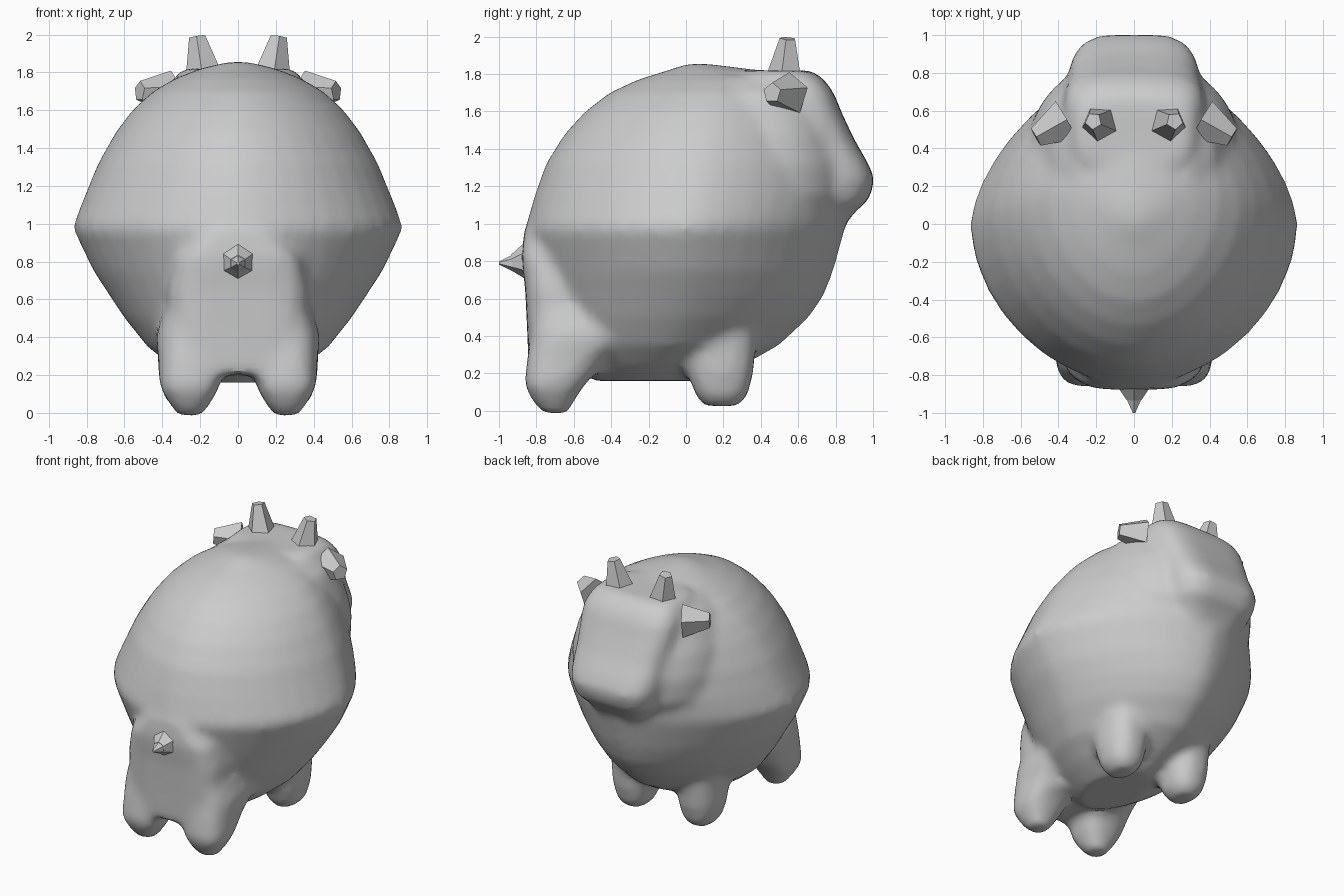
import bpy, bmesh, math
from mathutils import Vector


def finish(bm, name):
    bmesh.ops.recalc_face_normals(bm, faces=bm.faces)
    me = bpy.data.meshes.new(name)
    bm.to_mesh(me)
    bm.free()
    ob = bpy.data.objects.new(name, me)
    bpy.context.collection.objects.link(ob)
    return ob


def loft(bm, stations, power, cx=0.0, sides=40, front_power=None):
    """Stack superelliptic rings: (z, half width, low y, high y)."""
    rings = []
    for z, hw, y0, y1 in stations:
        ring = []
        for i in range(sides):
            a = 2 * math.pi * i / sides
            c, s = math.cos(a), math.sin(a)
            n = front_power if front_power and s > 0 else power
            x = math.copysign(abs(c) ** (2 / n), c) * hw
            y = math.copysign(abs(s) ** (2 / n), s) * (y1 - y0) / 2
            ring.append(bm.verts.new((cx + x, (y0 + y1) / 2 + y, z)))
        rings.append(ring)
    for a, b in zip(rings, rings[1:]):
        for i in range(sides):
            j = (i + 1) % sides
            bm.faces.new((a[i], a[j], b[j], b[i]))
    bm.faces.new(rings[0][::-1])
    bm.faces.new(rings[-1])


def spike(name, start, end, r0, r1, sides=5):
    """Low-poly tapered stub between two points."""
    start, end = Vector(start), Vector(end)
    d = end - start
    bm = bmesh.new()
    bmesh.ops.create_cone(bm, cap_ends=True, segments=sides, radius1=r0, radius2=r1, depth=d.length)
    rot = d.to_track_quat('Z', 'Y').to_matrix()
    for v in bm.verts:
        v.co = rot @ v.co + (start + end) / 2
    return finish(bm, name)


bm = bmesh.new()

# Round barrel with a ridge at its widest line, narrowing towards the head
loft(bm, [(0.16, 0.20, -0.50, 0.12), (0.24, 0.34, -0.60, 0.30),
          (0.35, 0.48, -0.68, 0.50), (0.50, 0.60, -0.74, 0.66),
          (0.62, 0.68, -0.77, 0.74), (0.75, 0.765, -0.80, 0.79),
          (0.97, 0.87, -0.86, 0.85), (1.01, 0.865, -0.85, 0.86),
          (1.15, 0.81, -0.81, 0.88), (1.32, 0.74, -0.75, 0.87),
          (1.48, 0.65, -0.65, 0.82), (1.60, 0.56, -0.54, 0.76),
          (1.70, 0.45, -0.41, 0.70), (1.77, 0.33, -0.26, 0.60),
          (1.82, 0.20, -0.10, 0.40), (1.855, 0.06, 0.0, 0.12)],
     1.85, front_power=1.6)

# Thick neck that blends the head into the barrel
loft(bm, [(1.00, 0.45, -0.1, 0.84), (1.15, 0.55, -0.1, 0.88), (1.32, 0.56, -0.1, 0.88),
          (1.48, 0.53, -0.1, 0.84), (1.60, 0.48, -0.1, 0.79),
          (1.70, 0.43, -0.05, 0.75), (1.79, 0.30, 0.0, 0.66)], 2.1)

# Head with sloping face and muzzle
loft(bm, [(0.98, 0.22, 0.3, 0.84), (1.06, 0.28, 0.3, 0.90),
          (1.13, 0.32, 0.3, 0.98), (1.24, 0.345, 0.3, 1.01),
          (1.33, 0.355, 0.3, 0.97), (1.45, 0.36, 0.3, 0.90),
          (1.60, 0.375, 0.3, 0.83), (1.70, 0.37, 0.3, 0.79),
          (1.77, 0.34, 0.3, 0.74), (1.82, 0.29, 0.3, 0.67)], 3.6)

# Flat hindquarters
loft(bm, [(0.20, 0.37, -0.84, -0.45), (0.45, 0.37, -0.85, -0.3),
          (0.65, 0.38, -0.86, -0.2), (0.82, 0.34, -0.88, -0.2),
          (0.96, 0.22, -0.865, -0.2)], 4.5)

# Four stubby legs, the hind ones with haunches running forward
for s in (-1, 1):
    loft(bm, [(-0.015, 0.06, -0.76, -0.63), (0.05, 0.11, -0.82, -0.60),
              (0.14, 0.16, -0.865, -0.54), (0.28, 0.165, -0.85, -0.42),
              (0.40, 0.18, -0.83, -0.25), (0.58, 0.13, -0.82, -0.2)], 2.6, s * 0.255)
    loft(bm, [(0.025, 0.07, 0.10, 0.28), (0.08, 0.12, 0.05, 0.33),
              (0.20, 0.15, 0.01, 0.36), (0.42, 0.16, -0.02, 0.38)], 2.4, s * 0.27)

# Fuse everything into one softly blended skin
body = finish(bm, "body")
remesh = body.modifiers.new("fuse", 'REMESH')
remesh.mode = 'VOXEL'
remesh.voxel_size = 0.032
soften = body.modifiers.new("soften", 'SMOOTH')
soften.factor = 0.5
soften.iterations = 6
bpy.context.view_layer.objects.active = body
body.select_set(True)
for m in ("fuse", "soften"):
    bpy.ops.object.modifier_apply(modifier=m)
bpy.ops.object.shade_smooth_by_angle(angle=math.radians(35))

# Horns and ears on both sides
for s, side in ((-1, "left"), (1, "right")):
    spike("horn_" + side, (s * 0.18, 0.53, 1.79), (s * 0.215, 0.545, 1.99), 0.10, 0.045)
    spike("ear_" + side, (s * 0.36, 0.55, 1.69), (s * 0.52, 0.46, 1.70), 0.12, 0.055)

# Pointed tail with a flared root
spike("tail_root", (0, -0.83, 0.80), (0, -0.93, 0.79), 0.12, 0.045, 6)
spike("tail_tip", (0, -0.92, 0.79), (0, -1.0, 0.79), 0.048, 0.008, 6)
